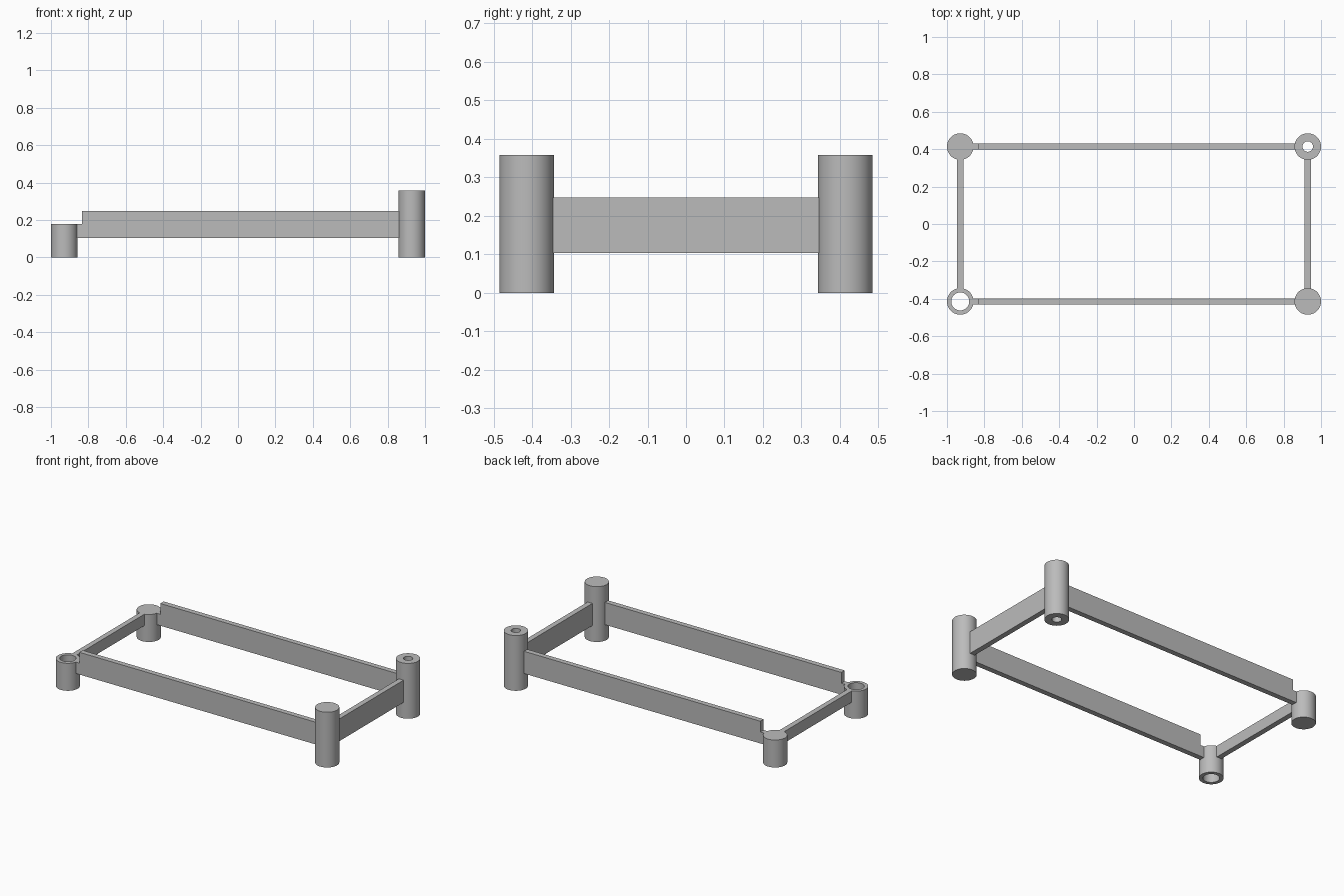
import bpy
import bmesh
import math

cube = bpy.data.objects.get("Cube")
if cube:
    bpy.data.objects.remove(cube, do_unlink=True)

# Overall dimensions
POST_X, POST_Y, POST_R = 0.929, 0.414, 0.071
LOW, TALL = 0.178, 0.358
RAIL_BOTTOM, RAIL_TOP, RAIL_WIDTH = 0.104, 0.248, 0.034
NOTCH_X = -0.835
EMBED = 0.06      # rail ends stop inside the post walls
SIDES = 64

grey = bpy.data.materials.new("mid grey")
grey.use_nodes = True
colour = (0.5, 0.5, 0.5, 1)
grey.diffuse_color = colour
grey.node_tree.nodes["Principled BSDF"].inputs["Base Color"].default_value = colour


def finish(name, bm, location=(0, 0, 0)):
    bmesh.ops.recalc_face_normals(bm, faces=bm.faces)
    mesh = bpy.data.meshes.new(name)
    bm.to_mesh(mesh)
    bm.free()
    mesh.materials.append(grey)
    obj = bpy.data.objects.new(name, mesh)
    obj.location = location
    bpy.context.collection.objects.link(obj)
    return obj


def post(name, x, y, height, bore=0):
    """Round post, with an open bore right through when one is given."""
    bm = bmesh.new()

    def ring(radius, z):
        angles = [math.tau * i / SIDES for i in range(SIDES)]
        return [bm.verts.new((radius * math.cos(a), radius * math.sin(a), z)) for a in angles]

    def bridge(a, b):
        for i in range(SIDES):
            j = (i + 1) % SIDES
            bm.faces.new((a[i], a[j], b[j], b[i]))

    rings = [ring(POST_R, 0), ring(POST_R, height)]
    if bore:
        rings += [ring(bore, height), ring(bore, 0)]
        for i in range(4):
            bridge(rings[i], rings[(i + 1) % 4])
    else:
        bridge(*rings)
        for r in rings:
            bm.faces.new(r)
    obj = finish(name, bm, (x, y, 0))
    bpy.ops.object.select_all(action="DESELECT")
    obj.select_set(True)
    bpy.context.view_layer.objects.active = obj
    bpy.ops.object.shade_smooth_by_angle(angle=math.radians(30))


def rail(name, outline, along_x, offset):
    """Flat bar extruded from a side outline of (distance, height) points."""
    bm = bmesh.new()
    half = RAIL_WIDTH / 2

    def place(d, side, z):
        return (d, side, z) if along_x else (side, d, z)

    face = bm.faces.new([bm.verts.new(place(d, offset - half, z)) for d, z in outline])
    moved = bmesh.ops.extrude_face_region(bm, geom=[face])["geom"]
    verts = [v for v in moved if isinstance(v, bmesh.types.BMVert)]
    bmesh.ops.translate(bm, verts=verts, vec=place(0, RAIL_WIDTH, 0))
    # the extrusion keeps the starting cap, so the bar is closed
    finish(name, bm)


# Corner posts: low pair on the right, tall pair on the left
post("front_right_socket_post", -POST_X, -POST_Y, LOW, bore=0.048)
post("back_right_post", -POST_X, POST_Y, LOW)
post("front_left_post", POST_X, -POST_Y, TALL)
post("back_left_socket_post", POST_X, POST_Y, TALL, bore=0.028)

# Long rails, stepped down beside the low posts
end = POST_X - EMBED
long_outline = [(-end, RAIL_BOTTOM), (end, RAIL_BOTTOM), (end, RAIL_TOP),
                (NOTCH_X, RAIL_TOP), (NOTCH_X, LOW), (-end, LOW)]
for label, side in (("front", -1), ("back", 1)):
    rail(label + "_rail", long_outline, True, side * POST_Y)

# Short end rails
reach = POST_Y - EMBED
for label, side, top in (("right", -1, LOW), ("left", 1, RAIL_TOP)):
    outline = [(-reach, RAIL_BOTTOM), (reach, RAIL_BOTTOM), (reach, top), (-reach, top)]
    rail(label + "_end_rail", outline, False, side * POST_X)
